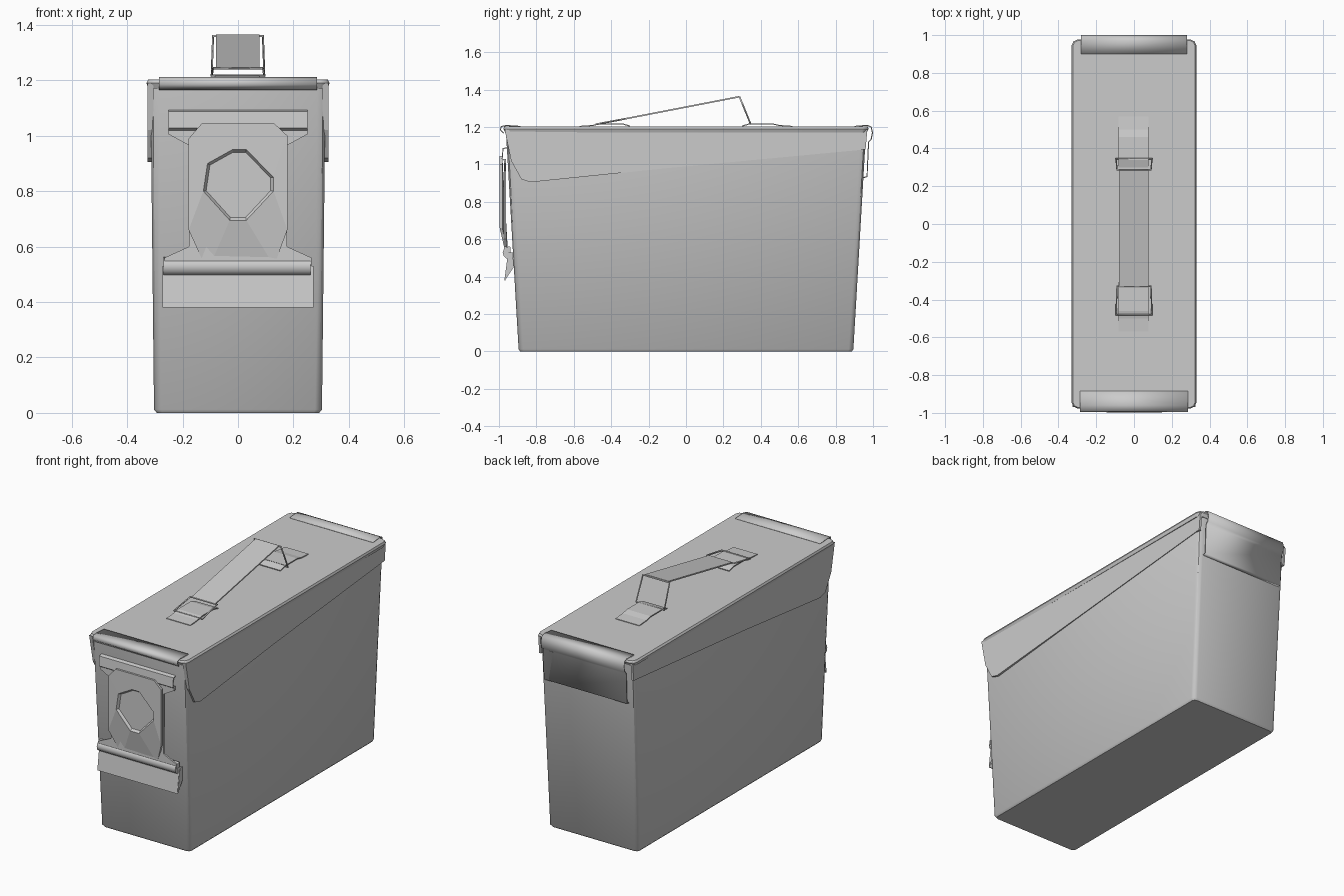
import bpy, bmesh
from mathutils import Vector

if "Cube" in bpy.data.objects:
    bpy.data.objects.remove(bpy.data.objects["Cube"])


def make(name, verts, faces, smooth=False):
    me = bpy.data.meshes.new(name)
    me.from_pydata(verts, [], faces)
    bm = bmesh.new()
    bm.from_mesh(me)
    bmesh.ops.recalc_face_normals(bm, faces=bm.faces)
    bm.to_mesh(me)
    bm.free()
    ob = bpy.data.objects.new(name, me)
    bpy.context.collection.objects.link(ob)
    if smooth:
        bpy.ops.object.select_all(action='DESELECT')
        ob.select_set(True)
        bpy.context.view_layer.objects.active = ob
        bpy.ops.object.shade_smooth_by_angle(angle=0.7)
    return ob


def loft(name, rings, smooth=False):
    """Closed solid through rings with equal point counts."""
    n = len(rings[0])
    faces = [tuple(range(n))]
    for r in range(len(rings) - 1):
        for i in range(n):
            j = (i + 1) % n
            faces.append((r * n + i, r * n + j, (r + 1) * n + j, (r + 1) * n + i))
    faces.append(tuple(range((len(rings) - 1) * n, len(rings) * n)))
    return make(name, [p for ring in rings for p in ring], faces, smooth)


def chamfered(hx, hy, c, z):
    k = c * 0.3
    q = [(hx, hy - c), (hx - k, hy - k), (hx - c, hy)]
    pts = q + [(-x, y) for x, y in q[::-1]]
    pts += [(-x, -y) for x, y in pts]
    return [(x, y, z) for x, y in pts]


def sheet(name, profile, x0, x1, t=0.006, offset=0, smooth=False):
    """Bent sheet metal: a y-z profile swept across x."""
    n = len(profile)
    verts = [(x, y, z) for x in (x0, x1) for y, z in profile]
    ob = make(name, verts, [(i, i + 1, n + i + 1, n + i) for i in range(n - 1)], smooth)
    m = ob.modifiers.new("thickness", 'SOLIDIFY')
    m.thickness, m.offset = t, offset
    return ob


def wire(name, pts, r=0.005, closed=False):
    cu = bpy.data.curves.new(name, 'CURVE')
    cu.dimensions = '3D'
    cu.bevel_depth, cu.bevel_resolution = r, 1
    sp = cu.splines.new('POLY')
    sp.points.add(len(pts) - 1)
    for p, co in zip(sp.points, pts):
        p.co = (*co, 1)
    sp.use_cyclic_u = closed
    ob = bpy.data.objects.new(name, cu)
    bpy.context.collection.objects.link(ob)


def prism_y(name, pts, y0, y1):
    return loft(name, [[(x, y0, z) for x, z in pts], [(x, y1, z) for x, z in pts]])


def wall(z):
    """Front wall depth at height z."""
    return -0.895 - 0.07 * z / 1.2


# tapered box body
loft("can_body", [chamfered(0.293, 0.886, 0.02, 0), chamfered(0.303, 0.895, 0.025, 0.012),
                  chamfered(0.316, 0.964, 0.03, 1.195)], True)

# lid top and its tapering side skirts
loft("lid_top", [chamfered(0.324, 0.966, 0.03, 1.17), chamfered(0.33, 0.976, 0.03, 1.19),
                 chamfered(0.324, 0.972, 0.03, 1.202)], True)
skirt = [(-0.97, 1.19), (-0.935, 1.02), (-0.88, 0.92), (-0.83, 0.905),
         (-0.1, 0.98), (0.96, 1.08), (0.97, 1.19)]
for side, label in ((1, "right"), (-1, "left")):
    loft("lid_skirt_" + label, [[(side * 0.305, y, z) for y, z in skirt],
                                [(side * (0.326 if y < -0.5 else 0.319), y, z) for y, z in skirt]])

# folded plates at the front lip and rear hinge
sheet("front_lip", [(-0.885, 1.203), (-0.96, 1.208), (-0.988, 1.203), (-0.992, 1.185),
                    (-0.975, 1.167)], -0.285, 0.285, smooth=True)
sheet("rear_hinge", [(0.9, 1.203), (0.97, 1.209), (0.99, 1.2), (0.997, 1.17), (0.99, 1.135),
                     (0.976, 1.12), (0.968, 0.935), (0.95, 0.93)], -0.28, 0.28, smooth=True)

# latch hanger bar and bail plate behind the latch
sheet("latch_bar", [(-0.955, 1.09), (-0.978, 1.085), (-0.983, 1.03), (-0.965, 1.018)], -0.25, 0.25)
bail = [(0.25, 1.03), (0.25, 1.005), (0.177, 0.965), (0.177, 0.6), (0.265, 0.56), (0.265, 0.53)]
prism_y("latch_bail", bail + [(-x, z) for x, z in bail[::-1]], -0.972, -0.962)

# latch lever, bent back at its lower end, with a recessed dimple
outline = [(0.13, 1.045), (0.178, 1.0), (0.178, 0.66), (0.13, 0.53),
           (-0.11, 0.51), (-0.178, 0.66), (-0.178, 0.99), (-0.13, 1.045)]
dimple = [(0.03, 0.95), (0.128, 0.85), (0.128, 0.8), (0.03, 0.695),
          (-0.03, 0.695), (-0.125, 0.8), (-0.11, 0.9), (-0.02, 0.95)]
def lever_y(z):
    return -0.996 if z >= 0.65 else -0.996 + (0.65 - z) * 0.25
loft("latch_lever", [[(x, lever_y(z) + 0.014, z) for x, z in outline],
                     [(x, lever_y(z), z) for x, z in outline],
                     [(x, -0.997, z) for x, z in dimple],
                     [(x * 0.92, -0.983, 0.825 + (z - 0.825) * 0.92) for x, z in dimple]])

# rolled hinge under the lever and the flared bracket holding it
roll = [(-0.94, 0.562), (-0.962, 0.558), (-0.975, 0.545), (-0.98, 0.528),
        (-0.975, 0.51), (-0.96, 0.497), (-0.935, 0.495)]
loft("latch_roll", [[(x, y, z) for y, z in roll] for x in (-0.268, 0.262)], True)
bracket = [(wall(0.53), 0.53), (-0.948, 0.53), (-0.968, 0.38)]
sheet("latch_bracket", bracket[1:], -0.27, 0.27)
for side, label in ((1, "right"), (-1, "left")):
    ear = bracket + [(wall(0.45), 0.45)]
    loft("bracket_ear_" + label, [[(side * x, y, z) for y, z in ear] for x in (0.262, 0.272)])

# carry handle strap on two wire links
sheet("handle_strap", [(-0.33, 1.243), (0.285, 1.362)], -0.08, 0.078, 0.008)
for label, y0, z0, y1, z1 in (("front", -0.33, 1.243, -0.48, 1.215), ("rear", 0.287, 1.36, 0.345, 1.217)):
    wire("handle_link_" + label, [(-0.09, y0, z0), (0.09, y0, z0), (0.095, y1, z1), (-0.095, y1, z1)], closed=True)

# riveted handle mounts with a small hump over each link
for s, label in ((1, "rear"), (-1, "front")):
    hump = [(s * y, z) for y, z in ((0.3, 1.205), (0.34, 1.217), (0.46, 1.217), (0.5, 1.208), (0.57, 1.203))]
    sheet("handle_mount_" + label, hump, -0.083, 0.077)
